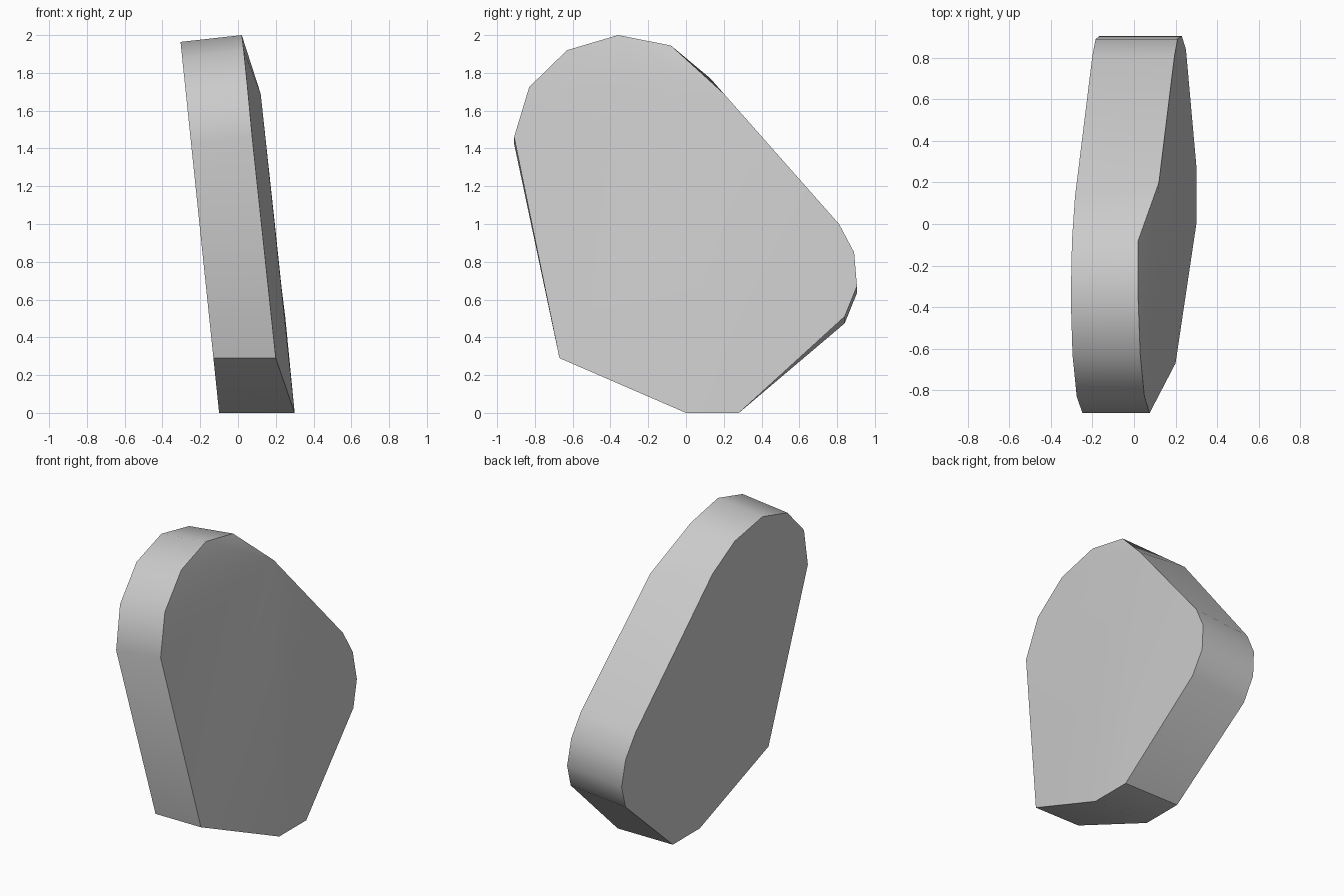
import bpy, bmesh, math

cube = bpy.data.objects.get("Cube")
if cube:
    bpy.data.objects.remove(cube)

TILT = 0.104   # lean of the slab towards -x per unit of height

# Flat grey stone
stone = bpy.data.materials.new("stone_grey")
stone.use_nodes = True
grey = (0.6, 0.6, 0.6, 1)
stone.diffuse_color = grey
stone.node_tree.nodes["Principled BSDF"].inputs["Base Color"].default_value = grey

# Outline of the +x face as (x, y, z), counter-clockwise from the foot
outline = [
    (0.3, 0, 0), (0.3, 0.28, 0),
    (0.25, 0.84, 0.51), (0.23, 0.905, 0.67), (0.21, 0.89, 0.85), (0.195, 0.81, 1.0),
    (0.12, 0.2, 1.69),
    (0.02, -0.08, 1.945), (0.02, -0.36, 2.0), (0.03, -0.63, 1.92),
    (0.05, -0.83, 1.725), (0.075, -0.91, 1.46), (0.2, -0.67, 0.29),
]
FOOT, SHOULDER = 0, 6


def back_point(i, x, y, z):
    """Carry an outline point through the slab to the flat leaning back plane."""
    if i == SHOULDER:
        y, z = 0.13, 1.77
    elif z > 0.4:
        z -= 0.036
    return (-0.1 - TILT * z, y, z)


bm = bmesh.new()
front = [bm.verts.new(p) for p in outline]
back = [bm.verts.new(back_point(i, *p)) for i, p in enumerate(outline)]
count = len(outline)

# Creased face: one flat half, and a fan from the shoulder for the other
bm.faces.new(front[FOOT:SHOULDER + 1])
fan = front[SHOULDER:] + [front[FOOT]]
for a, b in zip(fan[1:], fan[2:]):
    bm.faces.new((fan[0], a, b))

# Flat back and rim
bm.faces.new(back[::-1])
for i in range(count):
    j = (i + 1) % count
    bm.faces.new((front[j], front[i], back[i], back[j]))
bmesh.ops.recalc_face_normals(bm, faces=bm.faces)

mesh = bpy.data.meshes.new("stone_slab")
bm.to_mesh(mesh)
bm.free()
mesh.materials.append(stone)
slab = bpy.data.objects.new("stone_slab", mesh)
bpy.context.collection.objects.link(slab)

# Soft rim, crisp borders
bpy.ops.object.select_all(action='DESELECT')
slab.select_set(True)
bpy.context.view_layer.objects.active = slab
bpy.ops.object.shade_smooth_by_angle(angle=math.radians(32))
